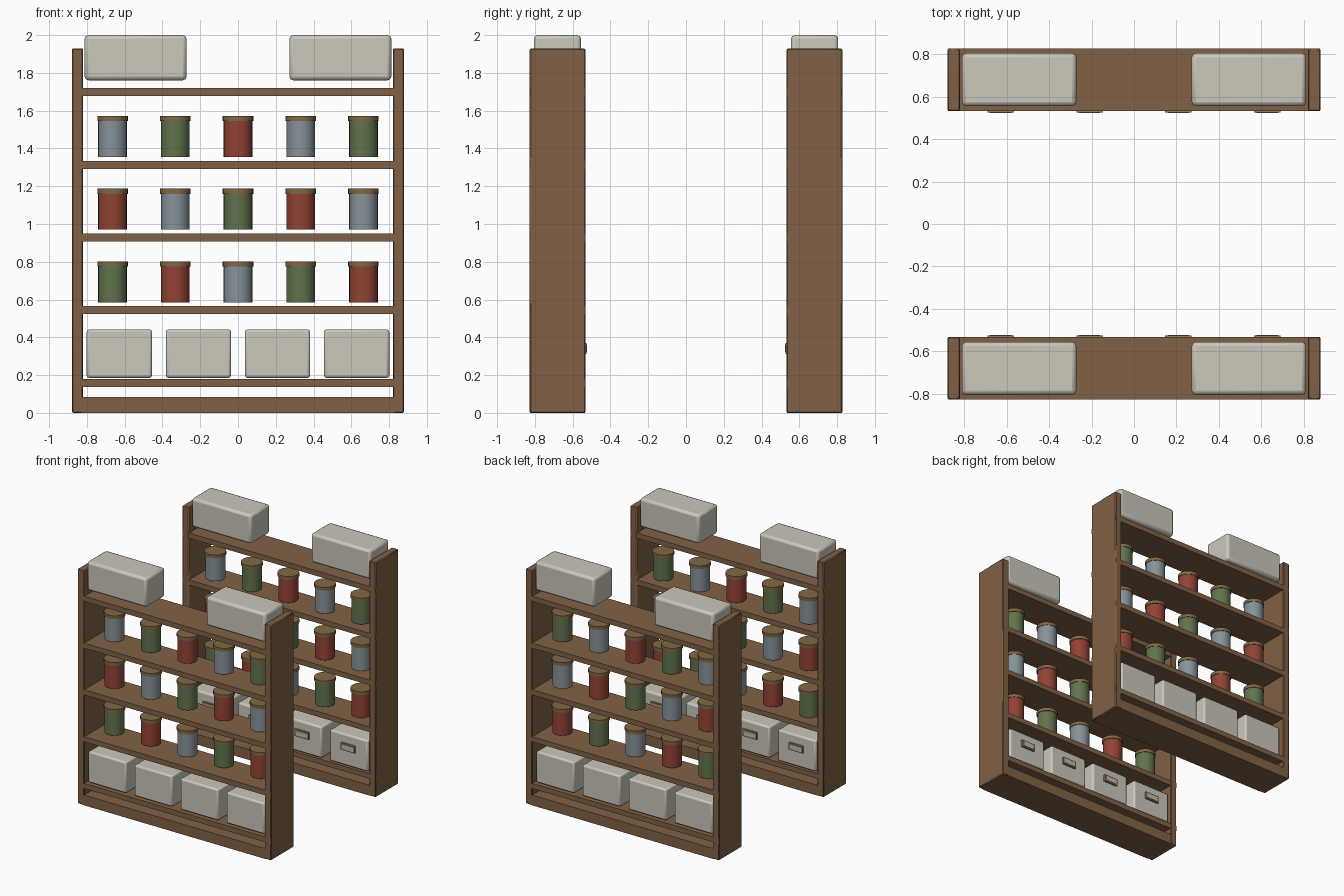
import bpy, math

if "Cube" in bpy.data.objects:
    bpy.data.objects.remove(bpy.data.objects["Cube"])

def material(name, rgb):
    m = bpy.data.materials.new(name)
    m.diffuse_color = (*rgb, 1)
    m.use_nodes = True
    m.node_tree.nodes["Principled BSDF"].inputs["Base Color"].default_value = m.diffuse_color
    return m

WOOD = material("wood", (0.22, 0.12, 0.062))
CARTON = material("carton", (0.60, 0.57, 0.50))
BRASS = material("brass", (0.30, 0.23, 0.12))
CARD = material("card", (0.55, 0.49, 0.36))
LID = material("lid", (0.22, 0.14, 0.06))
GREY = material("grey_tin", (0.24, 0.29, 0.32))
GREEN = material("green_tin", (0.12, 0.17, 0.075))
RED = material("red_tin", (0.29, 0.055, 0.035))

def box(name, x, y, z, mat, bevel=0.0, segments=2):
    """Box from (min, max) ranges on each axis."""
    bpy.ops.mesh.primitive_cube_add(
        size=1, location=[(r[0] + r[1]) / 2 for r in (x, y, z)])
    o = bpy.context.object
    o.name = name
    o.scale = [abs(r[1] - r[0]) for r in (x, y, z)]
    bpy.ops.object.transform_apply(location=False, rotation=False, scale=True)
    o.data.materials.append(mat)
    if bevel:
        b = o.modifiers.new("bevel", 'BEVEL')
        b.width, b.segments = bevel, segments
        bpy.ops.object.shade_smooth_by_angle(angle=math.radians(40))
    return o

def cylinder(name, x, y, z0, z1, r, mat):
    bpy.ops.mesh.primitive_cylinder_add(
        vertices=24, radius=r, depth=z1 - z0, location=(x, y, (z0 + z1) / 2))
    o = bpy.context.object
    o.name = name
    o.data.materials.append(mat)
    bpy.ops.object.shade_smooth_by_angle(angle=math.radians(40))
    return o

SHELF_TOPS = [0.18, 0.565, 0.95, 1.334, 1.719]
ROWS = [(GREEN, RED, GREY), (RED, GREY, GREEN), (GREY, GREEN, RED)]

def rack(side, tag):
    """One shelving unit; s=-1 is the front one, its labels face the aisle."""
    def yr(a, b):
        return (side * a, side * b)

    # Frame: uprights, plinth and shelves
    for sx in (-1, 1):
        box(f"{tag}_upright", (sx * 0.82, sx * 0.88), yr(0.5325, 0.8275),
            (0, 1.93), WOOD, 0.006, 1)
    box(f"{tag}_plinth", (-0.83, 0.83), yr(0.5335, 0.8265), (0, 0.085), WOOD)
    for top in SHELF_TOPS:
        box(f"{tag}_shelf", (-0.878, 0.878), yr(0.5335, 0.8265),
            (top - 0.042, top), WOOD)

    # Storage boxes with label holders on the lowest shelf
    for x in (-0.628, -0.2093, 0.2093, 0.628):
        box(f"{tag}_storage_box", (x - 0.173, x + 0.173), yr(0.54, 0.805),
            (0.185, 0.442), CARTON, 0.014)
        box(f"{tag}_label_holder", (x - 0.063, x + 0.063), yr(0.526, 0.545),
            (0.313, 0.371), BRASS)
        box(f"{tag}_label_card", (x - 0.05, x + 0.05), yr(0.523, 0.53),
            (0.323, 0.361), CARD)

    # Lidded tins on the three middle shelves
    for row, colours in enumerate(ROWS):
        z = SHELF_TOPS[row + 1] + 0.02
        for i in range(5):
            x, y = (i - 2) * 0.332, side * 0.655
            cylinder(f"{tag}_tin", x, y, z, z + 0.195, 0.076, colours[i % 3])
            cylinder(f"{tag}_tin_lid", x, y, z + 0.19, z + 0.217, 0.081, LID)

    # Large cartons on top
    for sx in (-1, 1):
        box(f"{tag}_top_carton", (sx * 0.272, sx * 0.812), yr(0.556, 0.806),
            (1.761, 2.0), CARTON, 0.02)

rack(-1, "front_rack")
rack(1, "back_rack")
